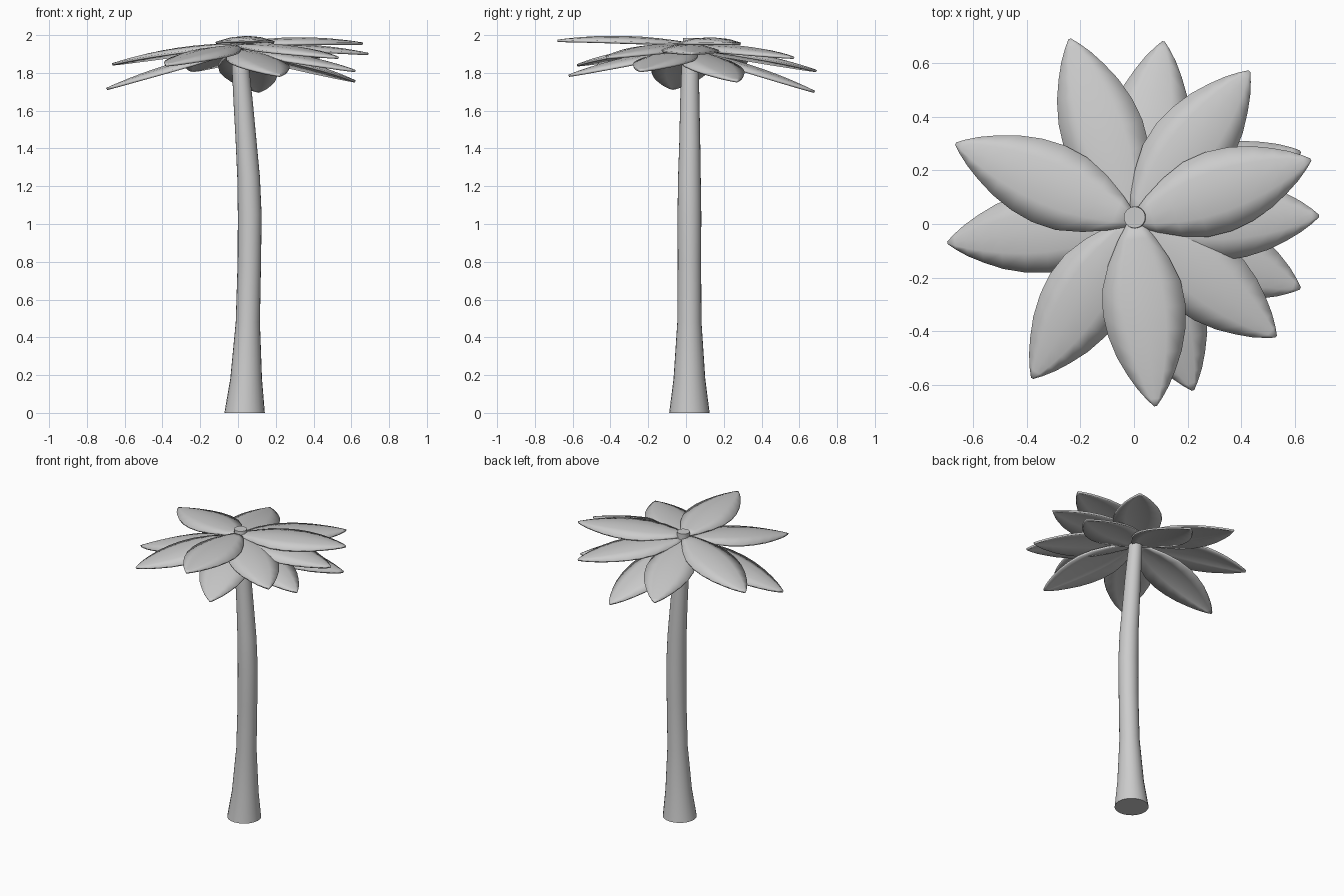
import bpy, bmesh
from math import sin, cos, tau
from mathutils import Vector

if "Cube" in bpy.data.objects:
    bpy.data.objects.remove(bpy.data.objects["Cube"])


def make_object(name, bm, angle):
    bmesh.ops.recalc_face_normals(bm, faces=bm.faces)
    mesh = bpy.data.meshes.new(name)
    bm.to_mesh(mesh)
    bm.free()
    obj = bpy.data.objects.new(name, mesh)
    bpy.context.collection.objects.link(obj)
    bpy.ops.object.select_all(action='DESELECT')
    obj.select_set(True)
    bpy.context.view_layer.objects.active = obj
    bpy.ops.object.shade_smooth_by_angle(angle=angle)
    return obj


# Trunk: gently curved, flared at the foot (x, y, z, radius)
TRUNK = [(.035, .018, 0, .107), (.043, .018, .18, .084), (.052, .018, .48, .064),
         (.06, .018, .8, .062), (.062, .018, 1.05, .063), (.056, .018, 1.25, .06),
         (.042, .02, 1.45, .055), (.027, .02, 1.65, .051), (.014, .022, 1.82, .046),
         (.002, .025, 1.985, .04)]
SIDES = 24
bm = bmesh.new()
rings = []
for x, y, z, r in TRUNK:
    rings.append([bm.verts.new((x + r * cos(tau * i / SIDES), y + r * sin(tau * i / SIDES), z))
                  for i in range(SIDES)])
for a, b in zip(rings, rings[1:]):
    for i in range(SIDES):
        j = (i + 1) % SIDES
        bm.faces.new((a[i], a[j], b[j], b[i]))
bm.faces.new(rings[0])
bm.faces.new(rings[-1])
make_object("trunk", bm, 0.7)

# Leaf outline: position along the leaf, half width
OUTLINE = [(.0, .02), (.1, .068), (.22, .113), (.35, .146), (.48, .154),
           (.6, .144), (.72, .12), (.82, .088), (.9, .057), (.96, .027), (1, .003)]
ARCH, CAMBER = .11, .03


def leaf(name, tip_x, tip_y, tip_z, base_z):
    base = Vector((0, .012, base_z))
    span = Vector((tip_x, tip_y - .012, 0))
    side = Vector((-span.y, span.x, 0)).normalized()
    slope = tip_z - base_z + ARCH
    bm = bmesh.new()
    rows = []
    for t, w in OUTLINE:
        mid = base + span * t + Vector((0, 0, slope * t - ARCH * t * t))
        rows.append([bm.verts.new(mid + side * w * k - Vector((0, 0, CAMBER * k * k * w / .154)))
                     for k in (-1, -.5, 0, .5, 1)])
    for a, b in zip(rows, rows[1:]):
        for i in range(4):
            bm.faces.new((a[i], a[i + 1], b[i + 1], b[i]))
    obj = make_object(name, bm, 3.1)
    solid = obj.modifiers.new("thickness", 'SOLIDIFY')
    solid.thickness = .012
    solid.offset = 0


# Crown of leaves: tip x, y, z and height at the trunk
LEAVES = [(-.24, .69, 1.81, 1.935), (.11, .68, 1.70, 1.915), (.43, .57, 1.88, 1.94),
          (.66, .24, 1.955, 1.955), (.62, .27, 1.755, 1.915), (.69, .03, 1.90, 1.935),
          (.62, -.24, 1.81, 1.92), (.53, -.42, 1.88, 1.945), (.22, -.62, 1.785, 1.92),
          (.08, -.68, 1.97, 1.955), (-.38, -.575, 1.84, 1.94), (-.695, -.07, 1.715, 1.92),
          (-.665, .30, 1.845, 1.95)]
for n, args in enumerate(LEAVES, 1):
    leaf(f"leaf_{n:02d}", *args)
